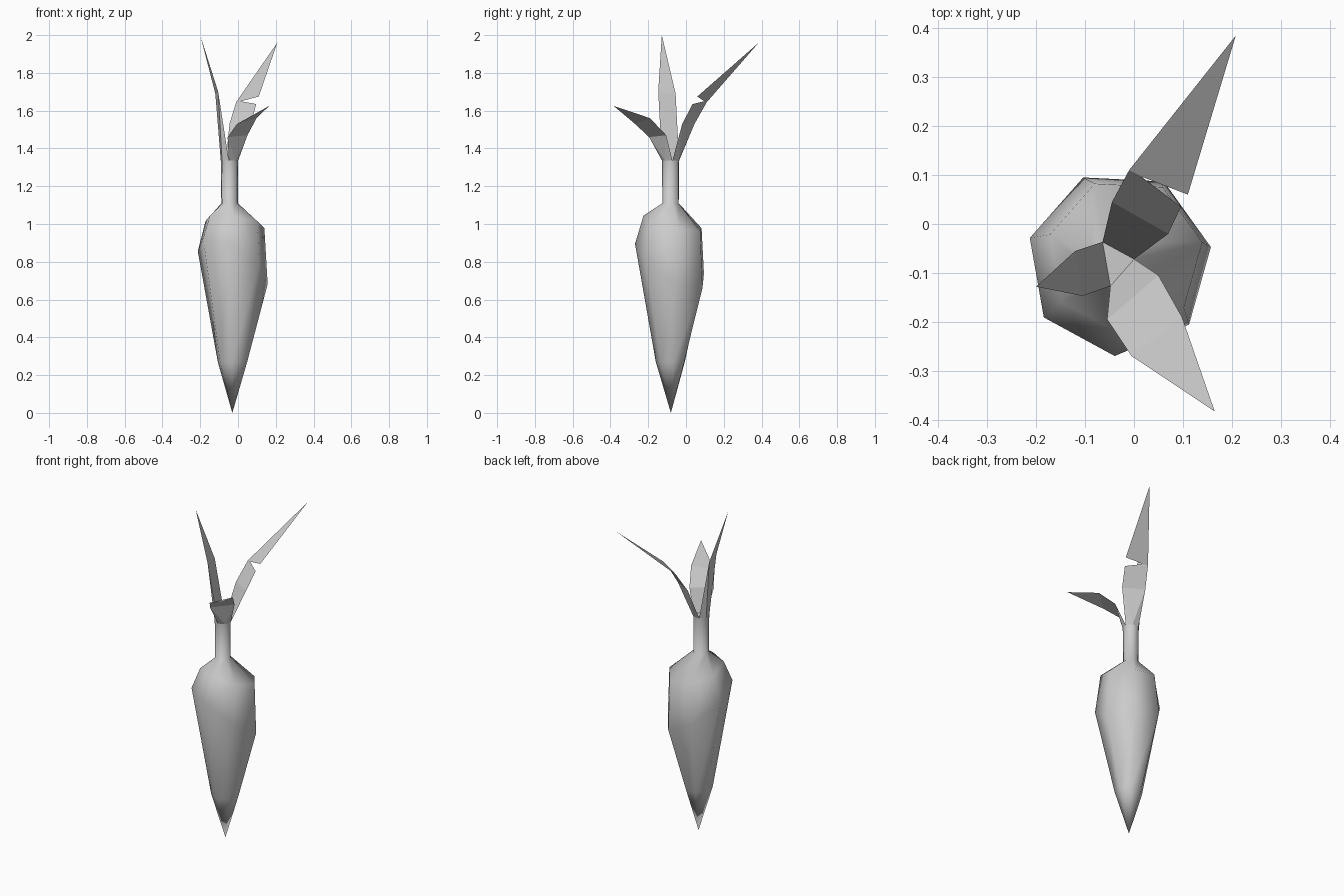
import bpy
import bmesh
import math

cube = bpy.data.objects.get("Cube")
if cube:
    bpy.data.objects.remove(cube)

grey = bpy.data.materials.new("plain grey")
grey.use_nodes = True
colour = (0.6, 0.6, 0.6, 1)
grey.diffuse_color = colour
grey.node_tree.nodes["Principled BSDF"].inputs["Base Color"].default_value = colour

SIDES = 7
TURN = math.radians(10)


def ring(cx, cy, z, radius, slope_x=0, slope_y=0):
    """Seven points around a centre, on a plane that may be tilted."""
    points = []
    for i in range(SIDES):
        a = TURN + i * math.tau / SIDES
        dx, dy = radius * math.cos(a), radius * math.sin(a)
        points.append((cx + dx, cy + dy, z + slope_x * dx + slope_y * dy))
    return points


def finish(name, bm, smooth=True, recalc=False):
    if recalc:
        bmesh.ops.recalc_face_normals(bm, faces=bm.faces)
    for f in bm.faces:
        f.smooth = smooth
    mesh = bpy.data.meshes.new(name)
    bm.to_mesh(mesh)
    bm.free()
    mesh.materials.append(grey)
    obj = bpy.data.objects.new(name, mesh)
    bpy.context.collection.objects.link(obj)


# Root and stalk: tapered seven-sided loops with tilted shoulders
stalk_top = ring(-0.046, -0.08, 1.335, 0.047)
loops = [
    ring(-0.03, -0.08, 0.27, 0.08),
    ring(-0.03, -0.08, 0.792, 0.19, -0.495, -0.52),
    ring(-0.018, -0.065, 1.005, 0.16, -0.13, -0.24),
    ring(-0.045, -0.08, 1.11, 0.045),
    stalk_top,
]
bm = bmesh.new()
tip = bm.verts.new((-0.03, -0.08, 0))
rows = [[bm.verts.new(p) for p in loop] for loop in loops]
for i in range(SIDES):
    j = (i + 1) % SIDES
    bm.faces.new((tip, rows[0][j], rows[0][i]))
    for low, high in zip(rows, rows[1:]):
        bm.faces.new((low[i], low[j], high[j], high[i]))
finish("root_and_stalk", bm, recalc=True)

# Flat cap between the three leaf bases
bm = bmesh.new()
bm.faces.new([bm.verts.new(stalk_top[i]) for i in (0, 2, 5)])
finish("stalk_cap", bm, smooth=False)


def leaf(name, base_ids, pairs, blade):
    """Leaf growing from stalk corners through left/right pairs to a pointed blade."""
    bm = bmesh.new()
    base = [bm.verts.new(stalk_top[i]) for i in base_ids]
    rows = [[bm.verts.new(p) for p in pair] for pair in pairs]
    right, left = rows[0]
    # Outer side wraps the stalk, inner side closes the base
    bm.faces.new((base[0], base[1], right))
    bm.faces.new((base[-2], base[-1], left))
    if len(base) == 4:
        bm.faces.new((base[1], base[2], left, right))
    else:
        bm.faces.new((base[1], left, right))
    bm.faces.new((base[0], right, left, base[-1]))
    for a, b in zip(rows, rows[1:]):
        bm.faces.new((a[0], b[0], b[1], a[1]))
    outer = [bm.verts.new(p) for p in blade]
    if len(outer) == 1:
        bm.faces.new((rows[-1][0], outer[0], rows[-1][1]))
    else:
        # Torn blade: joined on the left edge only
        notch, corner, end = outer
        bm.faces.new((rows[-1][0], notch, rows[-1][1]))
        bm.faces.new((notch, corner, end, rows[-1][1]))
    finish(name, bm, smooth=False)


leaf("back_leaf", (0, 1, 2),
     [((0.07, -0.02, 1.53), (-0.045, 0.045, 1.53)),
      ((0.096, 0.035, 1.635), (-0.01, 0.11, 1.645))],
     [(0.015, 0.097, 1.65), (0.11, 0.06, 1.675), (0.208, 0.385, 1.96)])

leaf("right_leaf", (2, 3, 4, 5),
     [((-0.12, -0.055, 1.69), (-0.105, -0.147, 1.7))],
     [(-0.2, -0.128, 2.0)])

leaf("front_leaf", (5, 6, 0),
     [((-0.055, -0.195, 1.46), (0.05, -0.105, 1.47)),
      ((-0.005, -0.27, 1.53), (0.098, -0.19, 1.56))],
     [(0.165, -0.383, 1.625)])
